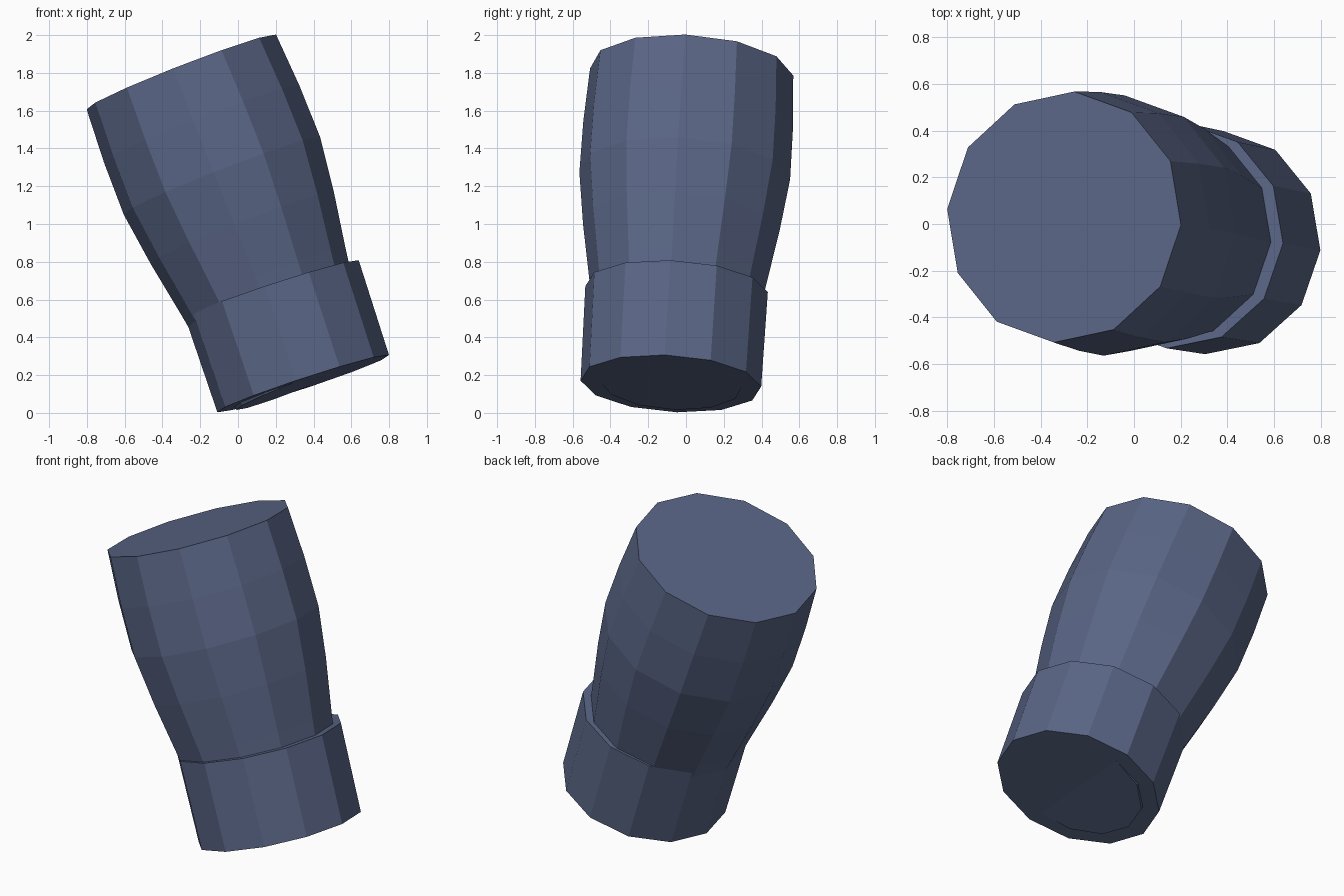
import bpy, bmesh, math
from mathutils import Vector

if "Cube" in bpy.data.objects:
    bpy.data.objects.remove(bpy.data.objects["Cube"])

cloth = bpy.data.materials.new("slate_blue")
cloth.diffuse_color = (0.100, 0.130, 0.235, 1)
cloth.use_nodes = True
cloth.node_tree.nodes["Principled BSDF"].inputs["Base Color"].default_value = cloth.diffuse_color

SIDES = 12
PHASE = math.radians(-5)


def lathe(name, start, end, radii):
    """Closed 12-sided tube from start to end with evenly spaced rings."""
    start, end = Vector(start), Vector(end)
    n = (end - start).normalized()
    u = (Vector((1, 0, 0)) - n * n.x).normalized()
    v = n.cross(u)
    bm = bmesh.new()
    rings = []
    for i, r in enumerate(radii):
        c = start.lerp(end, i / (len(radii) - 1))
        angles = [PHASE + math.tau * k / SIDES for k in range(SIDES)]
        rings.append([bm.verts.new(c + r * (u * math.cos(a) + v * math.sin(a))) for a in angles])
    for lo, hi in zip(rings, rings[1:]):
        for k in range(SIDES):
            j = (k + 1) % SIDES
            bm.faces.new((lo[k], lo[j], hi[j], hi[k]))
    bm.faces.new(rings[0][::-1])
    bm.faces.new(rings[-1])
    me = bpy.data.meshes.new(name)
    bm.to_mesh(me)
    bm.free()
    me.materials.append(cloth)
    ob = bpy.data.objects.new(name, me)
    bpy.context.collection.objects.link(ob)
    return ob


# Bulging sleeve, narrowing down into the cuff
lathe("sleeve", (0.345, -0.08, 0.155), (-0.30, 0.03, 1.805),
      [0.38, 0.425, 0.472, 0.522, 0.56, 0.557, 0.54])
# Straight cuff band around the lower end
lathe("cuff", (0.345, -0.08, 0.155), (0.18, -0.05, 0.655), [0.48, 0.485])
